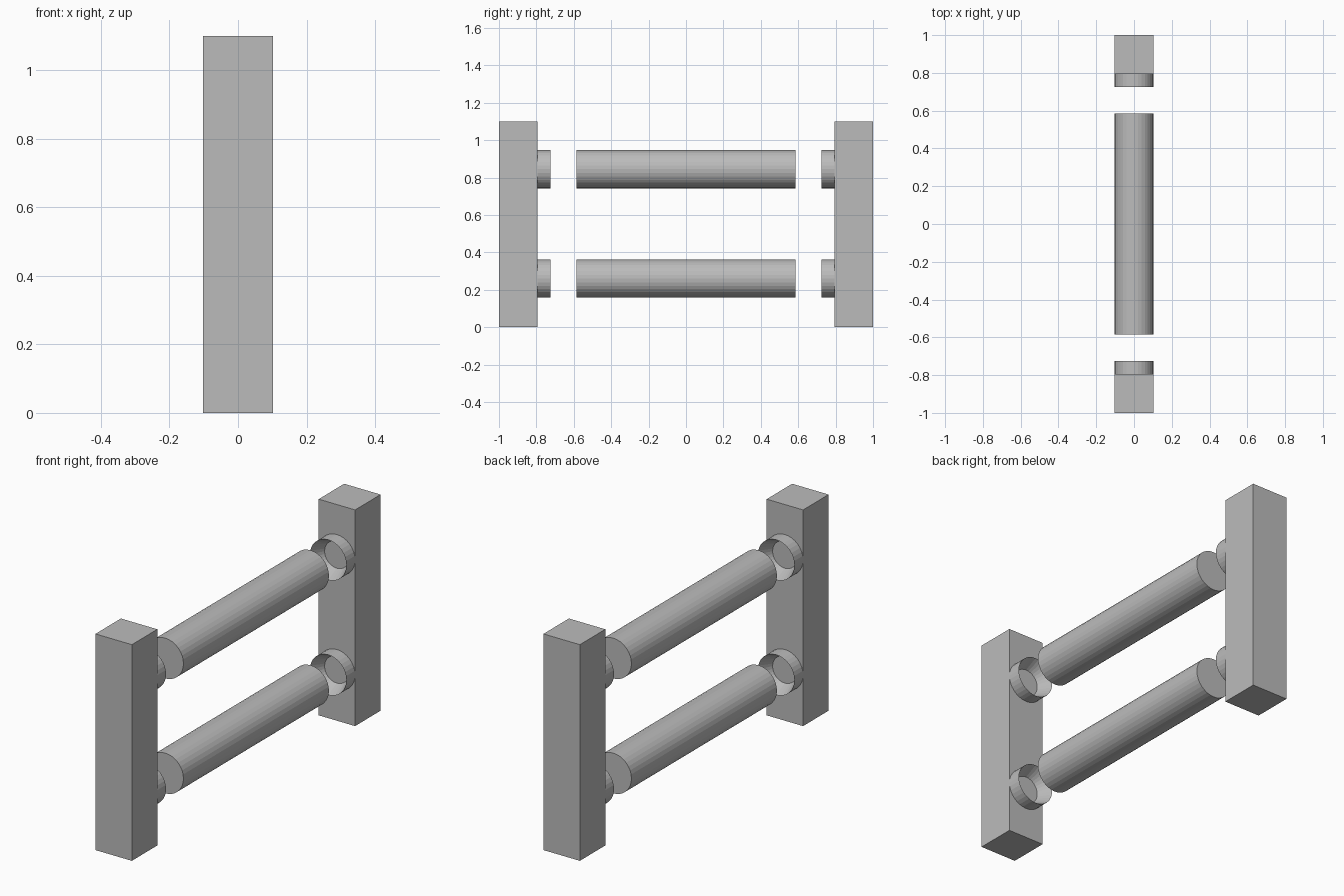
import bpy
import bmesh
from math import pi
from mathutils import Matrix

cube = bpy.data.objects.get("Cube")
if cube:
    bpy.data.objects.remove(cube, do_unlink=True)

HALF = 0.1025          # half post width and rail radius
HEIGHT = 1.1
SIDES = 32

grey = bpy.data.materials.new("plain_grey")
grey.use_nodes = True
colour = (0.5, 0.5, 0.5, 1)
grey.diffuse_color = colour
grey.node_tree.nodes["Principled BSDF"].inputs["Base Color"].default_value = colour


def finish(name, bm):
    bmesh.ops.recalc_face_normals(bm, faces=bm.faces)
    mesh = bpy.data.meshes.new(name)
    bm.to_mesh(mesh)
    bm.free()
    mesh.materials.append(grey)
    bpy.context.collection.objects.link(bpy.data.objects.new(name, mesh))


def post(name, y):
    bm = bmesh.new()
    size = Matrix.Diagonal((2 * HALF, 2 * HALF, HEIGHT, 1))
    bmesh.ops.create_cube(bm, size=1, matrix=Matrix.Translation((0, y, HEIGHT / 2)) @ size)
    finish(name, bm)


def cylinder(y, z, length):
    bm = bmesh.new()
    turn = Matrix.Translation((0, y, z)) @ Matrix.Rotation(pi / 2, 4, "X")
    bmesh.ops.create_cone(bm, cap_ends=True, segments=SIDES, radius1=HALF,
                          radius2=HALF, depth=length, matrix=turn)
    return bm


def socket(name, side, z):
    # Short round collar with a blind hole facing the rail
    bm = cylinder(side * 0.76, z, 0.07)
    bm.faces.ensure_lookup_table()
    mouth = min((f for f in bm.faces if len(f.verts) > 4),
                key=lambda f: abs(f.calc_center_median().y))
    bmesh.ops.inset_region(bm, faces=[mouth], thickness=0.034)
    bmesh.ops.translate(bm, verts=mouth.verts, vec=(0, side * 0.069, 0))
    finish(name, bm)


# Posts and their sockets
for end, side in (("front", -1), ("back", 1)):
    post(end + "_post", side * (1 - HALF))
    for level, z in (("lower", 0.26), ("upper", 0.845)):
        socket(f"{end}_{level}_socket", side, z)

# Loose rails between the sockets
for level, z in (("lower", 0.26), ("upper", 0.845)):
    finish(level + "_rail", cylinder(0, z, 1.17))
